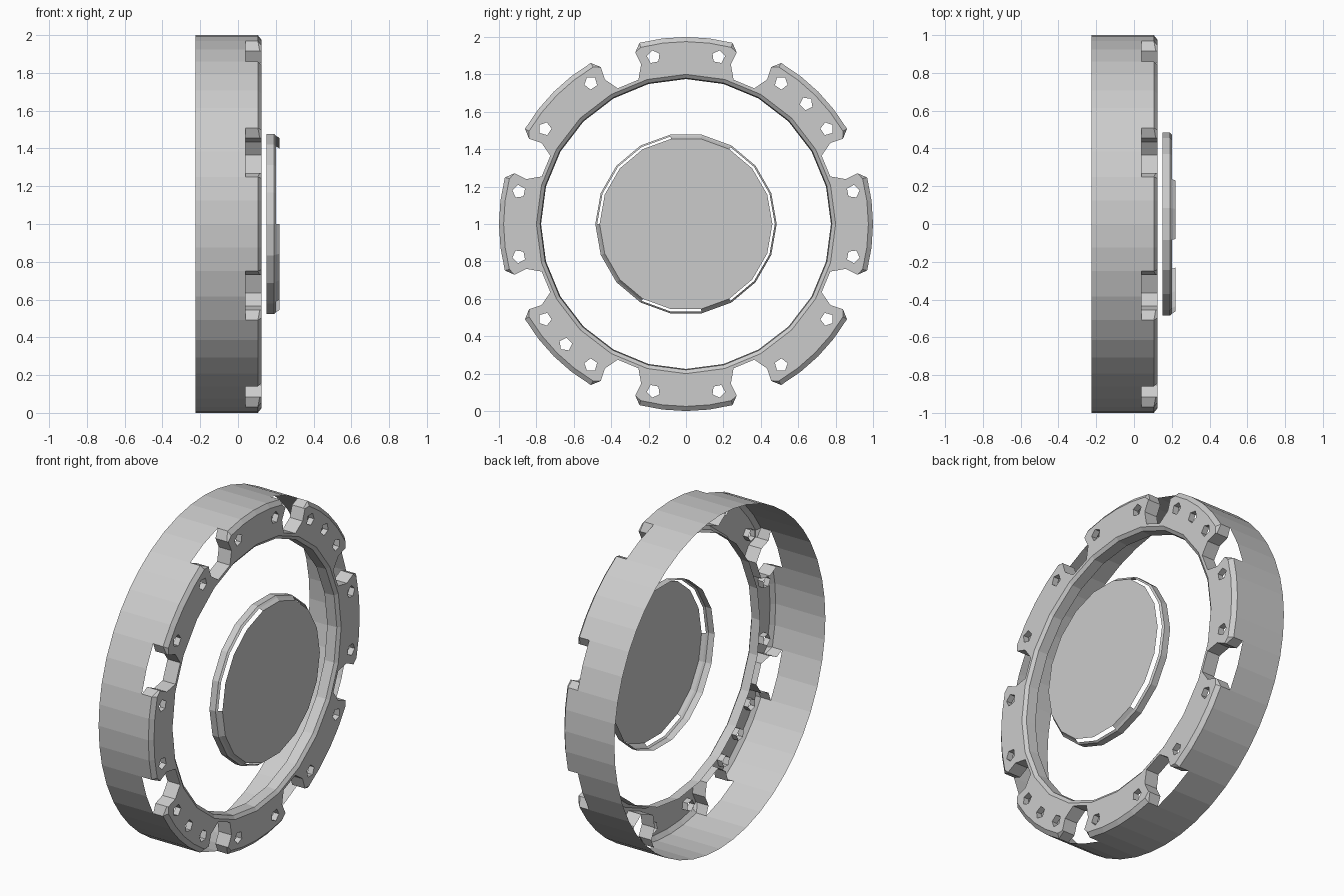
import bpy, bmesh
from math import sin, cos, radians, pi, atan2, hypot
from mathutils import Vector
from mathutils.geometry import tessellate_polygon

if "Cube" in bpy.data.objects:
    bpy.data.objects.remove(bpy.data.objects["Cube"])

BACK, NOTCH, SHOULDER, FRONT = -0.225, 0.04, 0.105, 0.125
NOTCH_HALF = 8.1


def pt(x, r, a):
    """Point on the wheel: axial x, radius, angle in degrees from +y to +z."""
    return (x, r * cos(radians(a)), 1 + r * sin(radians(a)))


def make(name, strips=(), faces=()):
    """Mesh object from quad strips (lists of point rows) and loose faces."""
    bm = bmesh.new()
    for rows in strips:
        for r0, r1 in zip(rows, rows[1:]):
            for i in range(len(r0) - 1):
                bm.faces.new([bm.verts.new(p) for p in (r0[i], r0[i + 1], r1[i + 1], r1[i])])
    for f in faces:
        bm.faces.new([bm.verts.new(p) for p in f])
    bmesh.ops.remove_doubles(bm, verts=bm.verts, dist=1e-4)
    bmesh.ops.recalc_face_normals(bm, faces=bm.faces)
    me = bpy.data.meshes.new(name)
    bm.to_mesh(me)
    bm.free()
    ob = bpy.data.objects.new(name, me)
    bpy.context.collection.objects.link(ob)
    return ob


def revolve(profile, n, start=0):
    """Strip swept around the axle from (x, radius) points."""
    angs = [start + i * 360 / n for i in range(n + 1)]
    return [[pt(x, r, a) for a in angs] for x, r in profile]


def polar(u, t, c):
    """Radius and angle of a point u along, t across the spoke at angle c."""
    return hypot(u, t), c + atan2(t, u) * 180 / pi


centres = [22.5 + 45 * k for k in range(8)]
gap_steps = [NOTCH_HALF, 15.3, 22.5, 29.7, 45 - NOTCH_HALF]

# Outer wall: full behind the notches, chamfered up to the face between them
wall = []
for c in centres:
    wall.append([[pt(x, 1, c + d) for d in (-NOTCH_HALF, 0, NOTCH_HALF)] for x in (BACK, NOTCH)])
    wall.append([[pt(x, r, c + d) for d in gap_steps]
                 for x, r in ((BACK, 1), (NOTCH, 1), (SHOULDER, 1), (FRONT, 0.975))])
make("outer_wall", wall)

# Notch outline: open outwards, six-sided inside
side = [(0.95, 0.1), (0.88, 0.105), (0.81, 0.06)]
pocket = [(u, -t) for u, t in side] + [(u, t) for u, t in reversed(side)]
sockets, outline = [], []
for c in centres:
    inner = [polar(u, t, c) for u, t in pocket]
    low = [(1, c - NOTCH_HALF)] + inner + [(1, c + NOTCH_HALF)]
    rim = [(0.975, c - NOTCH_HALF)] + inner + [(0.975, c + NOTCH_HALF)]
    mid = [SHOULDER] + [FRONT - 0.01] * len(inner) + [SHOULDER]
    sockets.append([[pt(NOTCH, r, a) for r, a in low],
                    [pt(x, r, a) for x, (r, a) in zip(mid, low)],
                    [pt(FRONT, r, a) for r, a in rim]])
    outline += rim + [(0.975, c + d) for d in gap_steps[1:-1]]
make("notch_walls", sockets)

# Small five-sided holes, paired beside the notches plus two on one diagonal
hole_angles = [k * 90 + d for k in range(4) for d in (-11, 11, 34, 56)] + [45, 225]
holes = []
for a in hole_angles:
    holes.append([polar(0.91 + 0.036 * cos(2 * pi * i / 5), 0.036 * sin(2 * pi * i / 5), a)
                  for i in range(5)])
make("bolt_hole_walls", [[[pt(x, r, a) for r, a in h + h[:1]] for x in (0.09, FRONT)] for h in holes])

# Front flange: flat annulus with notches and holes
bore = [(0.8, i * 15) for i in range(24)]
loops = [[Vector(pt(FRONT, r, a)) for r, a in l] for l in [outline, bore] + holes]
flat = [v for l in loops for v in l]
tris = tessellate_polygon([[Vector((v.y, v.z, 0)) for v in l] for l in loops])
make("front_flange", faces=[[flat[i] for i in t] for t in tris])

# Inner lip around the bore
make("inner_lip", [revolve([(FRONT, 0.8), (0.11, 0.78), (0.05, 0.775)], 24)])

# Centre cap: thin rim, flat face slightly ahead, bevel slivers between
make("cap_rim", [revolve([(0.15, 0.485), (0.19, 0.485), (0.2, 0.475)], 18)])
make("cap_face", faces=[[pt(0.22, 0.462, i * 20) for i in range(18)]])
bevel = []
for a0, n in ((60, 2), (180, 3), (280, 1)):
    angs = [a0 + 20 * i for i in range(n + 1)]
    bevel.append([[pt(0.2, 0.475, a) for a in angs], [pt(0.22, 0.462, a) for a in angs]])
make("cap_bevel", bevel)
